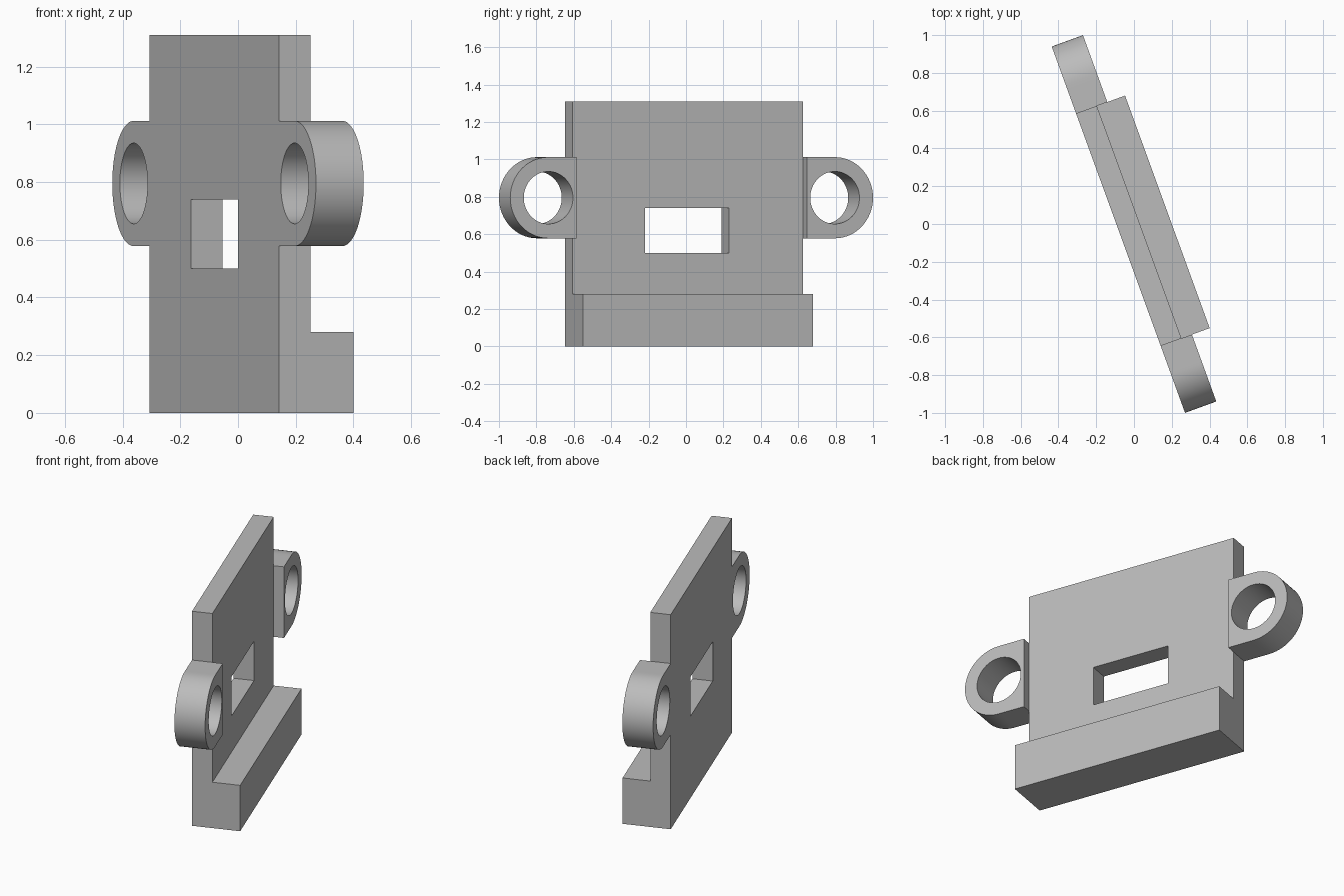
import bpy, bmesh, math

cube = bpy.data.objects.get("Cube")
if cube:
    bpy.data.objects.remove(cube, do_unlink=True)

TURN = math.radians(20)          # whole bracket is turned about z
HALF, TOP = 0.655, 1.31          # plate half width and height
FRONT, BACK = -0.088, 0.029      # plate faces
FOOT_Z, FOOT_BACK = 0.28, 0.188
EAR_Y, EAR_Z, EAR_R, HOLE_R = 0.815, 0.795, 0.217, 0.14

grey = bpy.data.materials.new("light grey")
grey.use_nodes = True
grey.diffuse_color = (0.5, 0.5, 0.5, 1)
grey.node_tree.nodes["Principled BSDF"].inputs["Base Color"].default_value = (0.5, 0.5, 0.5, 1)


def ring(outer, inner, x0, x1):
    """Slab between two x planes with matching outer and inner (y, z) outlines."""
    bm = bmesh.new()
    loops = [[bm.verts.new((x, y, z)) for y, z in outline]
             for outline, x in ((outer, x0), (outer, x1), (inner, x1), (inner, x0))]
    n = len(outer)
    for a, b in zip(loops, loops[1:] + loops[:1]):
        for i in range(n):
            j = (i + 1) % n
            bm.faces.new((a[i], a[j], b[j], b[i]))
    return bm


def finish(bm, name):
    bmesh.ops.recalc_face_normals(bm, faces=bm.faces)
    mesh = bpy.data.meshes.new(name)
    bm.to_mesh(mesh)
    bm.free()
    mesh.materials.append(grey)
    obj = bpy.data.objects.new(name, mesh)
    obj.rotation_euler.z = TURN
    bpy.context.collection.objects.link(obj)
    return obj


def rect(y0, y1, z0, z1):
    return [(y0, z0), (y1, z0), (y1, z1), (y0, z1)]


# Plate with window, and a foot pulled out of the lower back
bm = ring(rect(-HALF, HALF, 0, TOP), rect(-0.244, 0.235, 0.5, 0.74), FRONT, BACK)
bmesh.ops.bisect_plane(bm, geom=bm.verts[:] + bm.edges[:] + bm.faces[:],
                       plane_co=(0, 0, FOOT_Z), plane_no=(0, 0, 1))
low = [f for f in bm.faces
       if all(abs(v.co.x - BACK) < 1e-4 and v.co.z < FOOT_Z + 1e-4 for v in f.verts)]
new = bmesh.ops.extrude_face_region(bm, geom=low)["geom"]
for v in new:
    if isinstance(v, bmesh.types.BMVert):
        v.co.x = FOOT_BACK
bmesh.ops.recalc_face_normals(bm, faces=bm.faces)
bmesh.ops.dissolve_limit(bm, angle_limit=0.01, verts=bm.verts, edges=bm.edges)
finish(bm, "plate_with_foot")

# Pierced ears, round outside and square against the plate
reach = EAR_Y - HALF
corner = math.atan2(EAR_R, -reach)
angles = sorted([math.tau * i / 64 for i in range(64)] + [corner, math.tau - corner])
for side, name in ((1, "rear_ear"), (-1, "front_ear")):
    outer, inner = [], []
    for a in angles:
        c, s = math.cos(a), math.sin(a)
        r = EAR_R
        if c < -1e-6:
            r = min(EAR_R / max(abs(s), 1e-6), reach / -c)
        outer.append((side * (EAR_Y + r * c), EAR_Z + r * s))
        inner.append((side * (EAR_Y + HOLE_R * c), EAR_Z + HOLE_R * s))
    ear = finish(ring(outer, inner, FRONT, -FRONT), name)
    bpy.ops.object.select_all(action='DESELECT')
    ear.select_set(True)
    bpy.context.view_layer.objects.active = ear
    bpy.ops.object.shade_smooth_by_angle(angle=math.radians(30))
